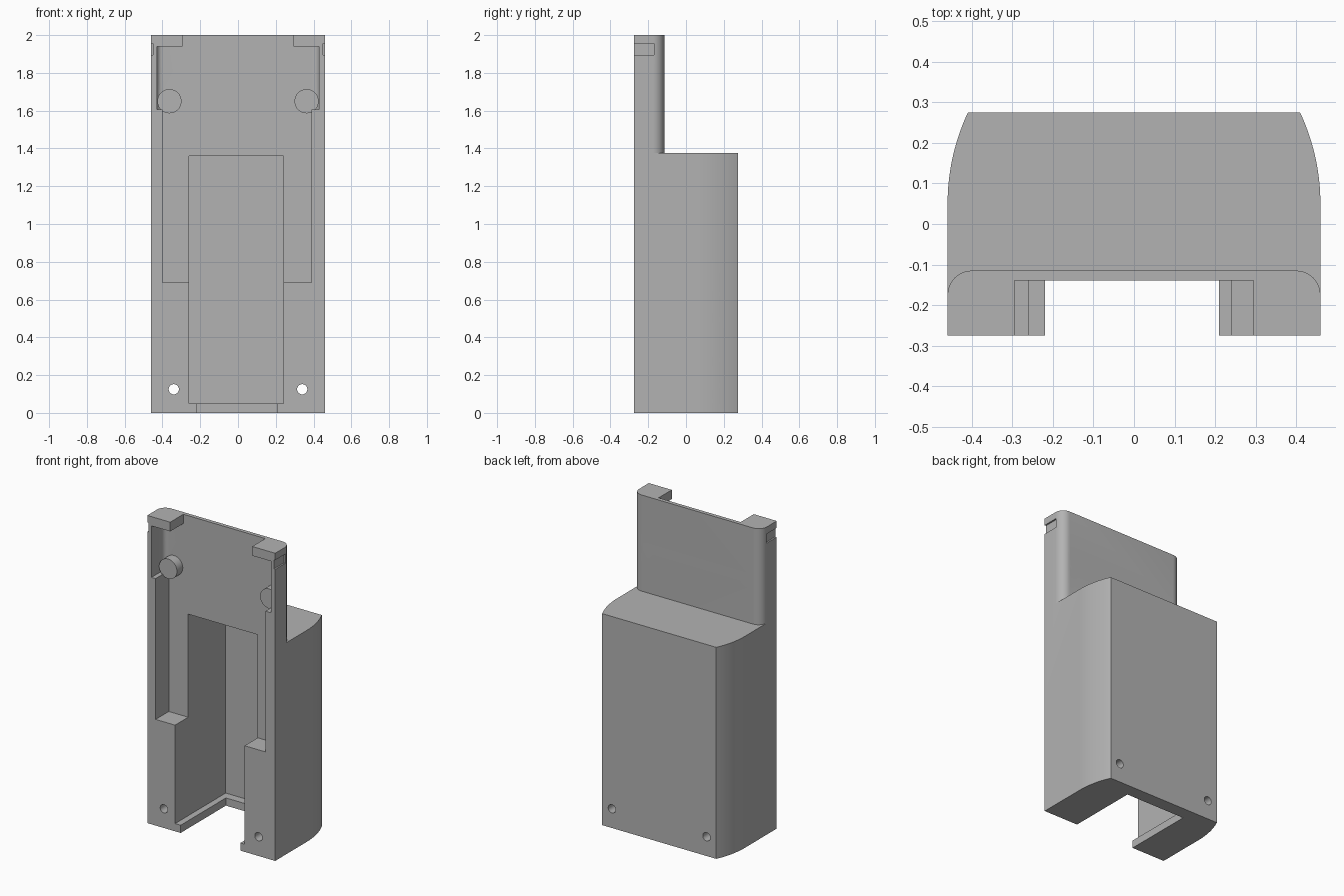
import bpy, bmesh, math

cube = bpy.data.objects.get("Cube")
if cube:
    bpy.data.objects.remove(cube, do_unlink=True)

grey = bpy.data.materials.new("plain grey")
grey.use_nodes = True
grey.diffuse_color = (0.45, 0.45, 0.45, 1)
grey.node_tree.nodes["Principled BSDF"].inputs["Base Color"].default_value = (0.45, 0.45, 0.45, 1)


def finish(name, bm):
    bmesh.ops.recalc_face_normals(bm, faces=bm.faces[:])
    mesh = bpy.data.meshes.new(name)
    bm.to_mesh(mesh)
    bm.free()
    mesh.materials.append(grey)
    obj = bpy.data.objects.new(name, mesh)
    bpy.context.collection.objects.link(obj)
    return obj


def prism(name, outline, z0, z1):
    """Extrude an xy outline upwards."""
    bm = bmesh.new()
    face = bm.faces.new([bm.verts.new((x, y, z0)) for x, y in outline])
    ext = bmesh.ops.extrude_face_region(bm, geom=[face])["geom"]
    verts = [g for g in ext if isinstance(g, bmesh.types.BMVert)]
    bmesh.ops.translate(bm, verts=verts, vec=(0, 0, z1 - z0))
    return finish(name, bm)


def box(name, x0, x1, y0, y1, z0, z1):
    return prism(name, [(x0, y0), (x1, y0), (x1, y1), (x0, y1)], z0, z1)


def rod(name, x, z, r, y0, y1, sides=40):
    """Cylinder lying along y."""
    bm = bmesh.new()
    bmesh.ops.create_cone(bm, cap_ends=True, segments=sides, radius1=r, radius2=r, depth=y1 - y0)
    for v in bm.verts:
        px, py, pz = v.co
        v.co = (x + px, (y0 + y1) / 2 + pz, z + py)
    return finish(name, bm)


def combine(target, tool, operation="DIFFERENCE"):
    mod = target.modifiers.new("combine", "BOOLEAN")
    mod.operation = operation
    mod.solver = "EXACT"
    mod.object = tool
    bpy.context.view_layer.objects.active = target
    bpy.ops.object.modifier_apply(modifier=mod.name)
    bpy.data.objects.remove(tool, do_unlink=True)


def mirrored(half):
    return half + [(-x, y) for x, y in reversed(half)]


W, FRONT, BACK, FLOOR, PLATE = 0.46, -0.275, 0.275, -0.14, -0.115

# Body with bowed rear sides
R, steps = 0.531, 16
bow = [(W, FRONT)]
for i in range(steps + 1):
    y = 0.05 + 0.225 * i / steps
    bow.append((W - R + math.sqrt(R * R - (y - 0.05) ** 2), y))
housing = prism("housing", mirrored(bow), 0, 2)

# Thin upper plate with rounded rear corners
r = 0.06
arc = [(W - r + r * math.cos(a), PLATE - r + r * math.sin(a))
       for a in (math.pi / 2 * i / 10 for i in range(11))]
outer = [(0.6, 0.4), (0.6, PLATE - r)]
combine(housing, prism("rear_cut", mirrored(outer + arc), 1.375, 2.1))

# Shallow recess, widened upper recess, top opening
combine(housing, box("shallow_recess", -0.4, 0.39, -0.4, FLOOR, 0.69, 1.94))
c = 0.03
wide = [(0.43, -0.4)] + [(0.43 - c + c * math.cos(a), FLOOR - c + c * math.sin(a))
                         for a in (math.pi / 2 * i / 6 for i in range(7))]
combine(housing, prism("wide_recess", mirrored(wide), 1.605, 1.94))
combine(housing, box("top_opening", -0.295, 0.295, -0.4, FLOOR, 1.9, 2.1))

# Deep compartment and slot through the bottom lip
combine(housing, box("deep_pocket", -0.26, 0.24, -0.4, 0.245, 0.05, 1.36))
combine(housing, box("bottom_slot", -0.22, 0.21, -0.4, 0.19, -0.1, 0.1))

for side in (-1, 1):
    # Finger grooves, fading out where the side bows in
    for z in (0.125, 0.3, 0.475, 0.65):
        combine(housing, rod("groove", side * (W + 0.0956), z, 0.1156, -0.4, 0.4, 96))
    # Latch notch near the top
    x0, x1 = sorted((side * (W - 0.01), side * 0.6))
    combine(housing, box("latch_notch", x0, x1, -0.4, -0.17, 1.895, 1.955))
    # Upper screw boss with rear counterbore
    x = side * 0.363
    combine(housing, rod("boss", x, 1.65, 0.064, -0.2, -0.13), "UNION")
    combine(housing, rod("screw_hole", x, 1.65, 0.027, -0.4, 0))
    combine(housing, rod("counterbore", x, 1.65, 0.045, -0.15, 0))
    # Lower screw hole, bored from both faces
    x = side * 0.34
    combine(housing, rod("front_bore", x, 0.125, 0.079, -0.4, -0.2))
    combine(housing, rod("screw_hole", x, 0.125, 0.027, -0.4, 0.4))
    combine(housing, rod("rear_bore", x, 0.125, 0.05, -0.1, 0.4))

bpy.ops.object.select_all(action="DESELECT")
housing.select_set(True)
bpy.context.view_layer.objects.active = housing
bpy.ops.object.shade_smooth_by_angle(angle=math.radians(30))
